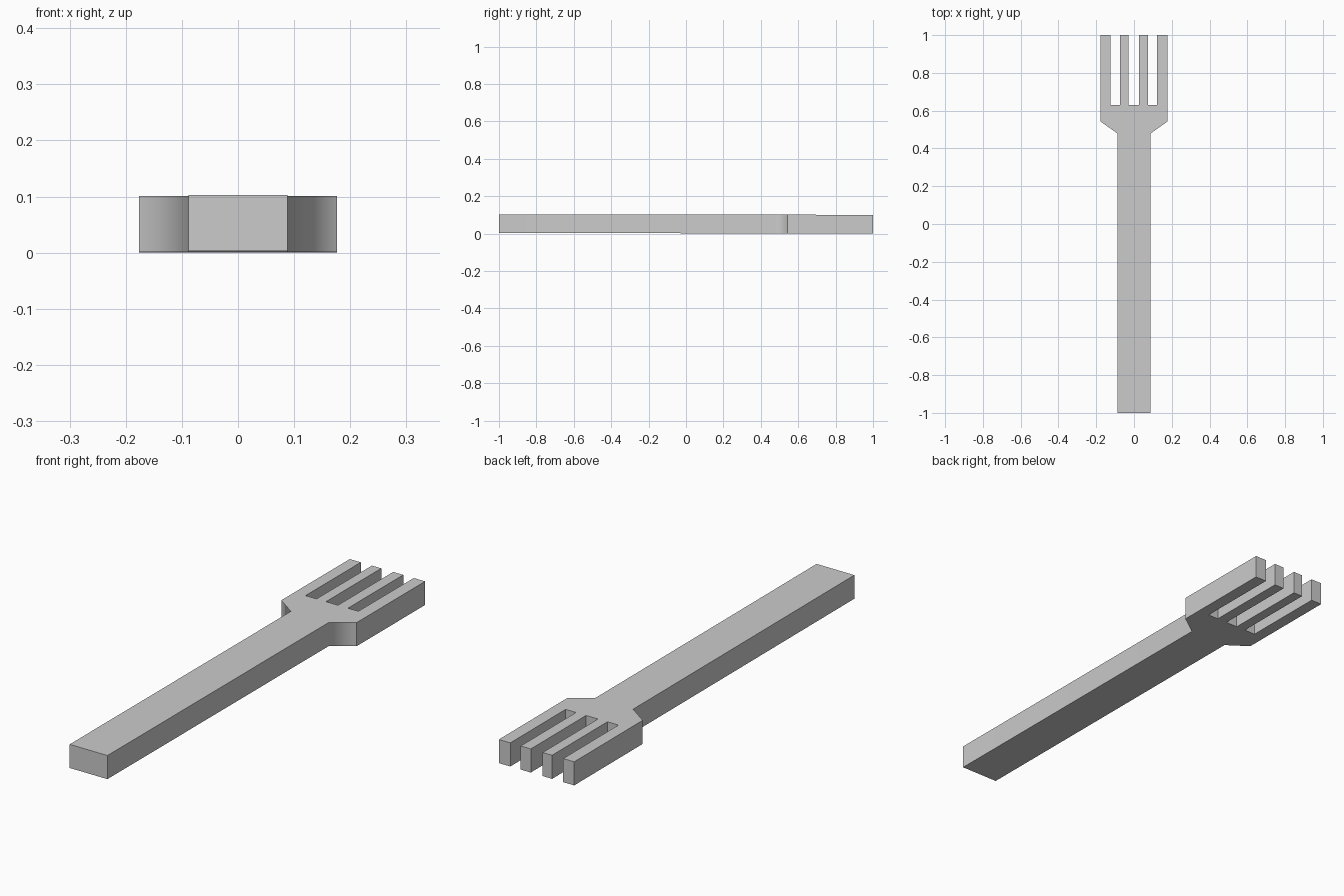
import bpy, bmesh

if "Cube" in bpy.data.objects:
    bpy.data.objects.remove(bpy.data.objects["Cube"])

THICK = 0.10
TILT = 0.003      # handle end sits very slightly higher than the head
NECK_Y, SHOULDER_Y, SLOT_Y, TIP_Y = 0.48, 0.542, 0.63, 1.0
HANDLE_W, HEAD_W = 0.0885, 0.1765
SLOTS = [(-0.125, -0.073), (-0.029, 0.027), (0.074, 0.123)]

# Outline, counter-clockwise: right side of handle and head
outline = [(-HANDLE_W, -1), (HANDLE_W, -1), (HANDLE_W, NECK_Y),
           (HEAD_W, SHOULDER_Y), (HEAD_W, TIP_Y)]
# Slots between the tines, right to left
for left, right in reversed(SLOTS):
    outline += [(right, TIP_Y), (right, SLOT_Y), (left, SLOT_Y), (left, TIP_Y)]
# Left side of head and neck
outline += [(-HEAD_W, TIP_Y), (-HEAD_W, SHOULDER_Y), (-HANDLE_W, NECK_Y)]


def lift(y):
    return TILT * (1 - y) / 2


# Extrude the outline into a solid
bm = bmesh.new()
face = bm.faces.new([bm.verts.new((x, y, lift(y))) for x, y in outline])
ext = bmesh.ops.extrude_face_region(bm, geom=[face], use_keep_orig=True)
top = [g for g in ext["geom"] if isinstance(g, bmesh.types.BMVert)]
bmesh.ops.translate(bm, verts=top, vec=(0, 0, THICK))
bmesh.ops.recalc_face_normals(bm, faces=bm.faces)

# Soft shading only where the handle flares into the shoulders
for f in bm.faces:
    f.smooth = True
for e in bm.edges:
    e.smooth = all(abs(v.co.y - NECK_Y) < 1e-4 for v in e.verts)

mesh = bpy.data.meshes.new("fork")
bm.to_mesh(mesh)
bm.free()
fork = bpy.data.objects.new("fork", mesh)
bpy.context.collection.objects.link(fork)

# Keep the long handle sides flat; the blend stays on the shoulders
weighted = fork.modifiers.new("weighted_normals", 'WEIGHTED_NORMAL')
weighted.keep_sharp = True
